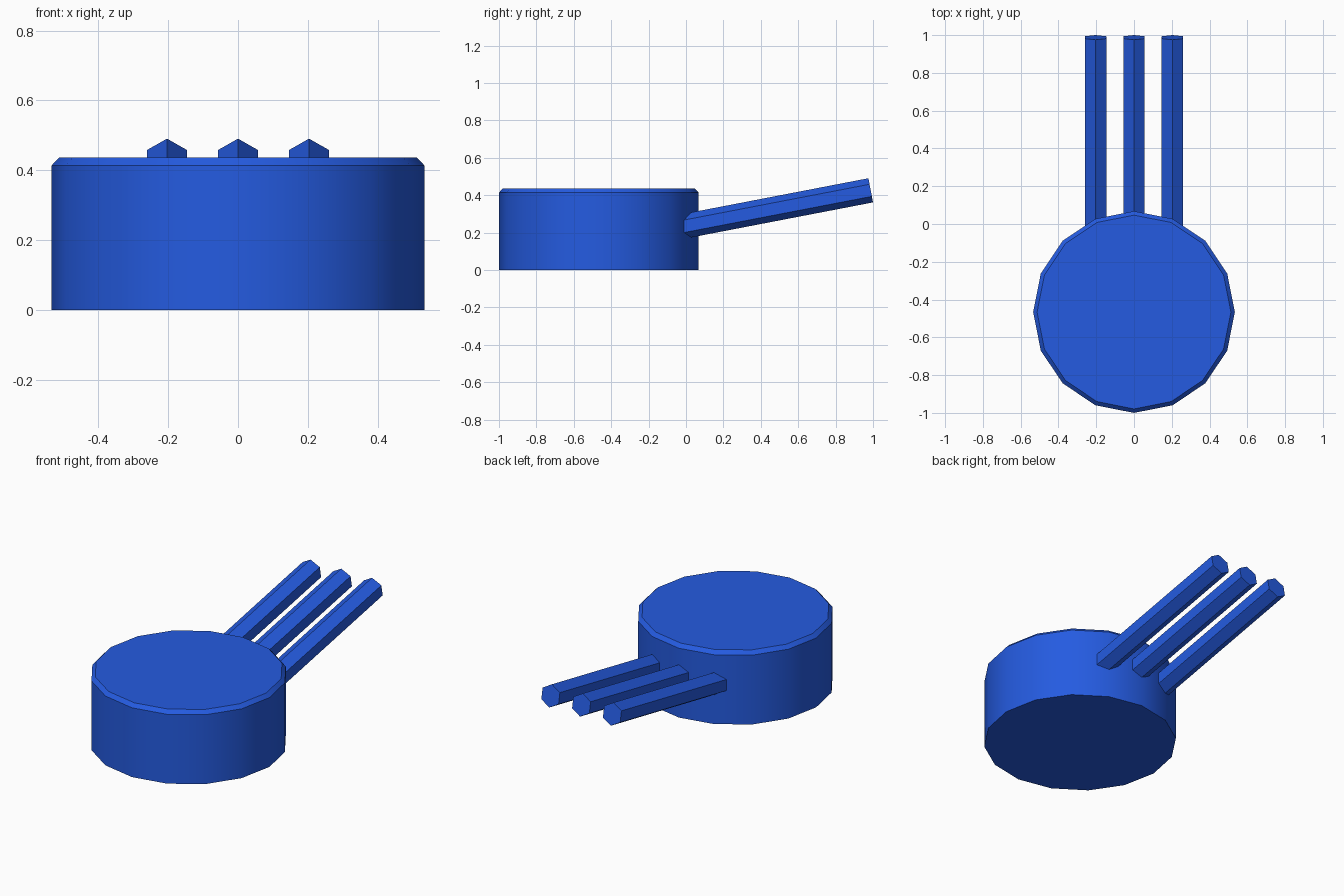
import bpy, bmesh, math
from mathutils import Vector, Matrix

if "Cube" in bpy.data.objects:
    bpy.data.objects.remove(bpy.data.objects["Cube"])

blue = bpy.data.materials.new("blue")
blue.diffuse_color = (0.018, 0.105, 0.75, 1)
blue.use_nodes = True
blue.node_tree.nodes["Principled BSDF"].inputs["Base Color"].default_value = blue.diffuse_color


def loft(name, sides, rings, matrix, turn=0.0):
    """Closed solid through (radius, height) rings, placed by matrix."""
    bm = bmesh.new()
    loops = []
    for r, h in rings:
        loops.append([bm.verts.new((r * math.cos(turn + 2 * math.pi * i / sides),
                                    r * math.sin(turn + 2 * math.pi * i / sides), h))
                      for i in range(sides)])
    bm.faces.new(list(reversed(loops[0])))
    bm.faces.new(loops[-1])
    for a, b in zip(loops, loops[1:]):
        for i in range(sides):
            j = (i + 1) % sides
            bm.faces.new((a[i], a[j], b[j], b[i]))
    bmesh.ops.recalc_face_normals(bm, faces=bm.faces)
    bm.transform(matrix)
    mesh = bpy.data.meshes.new(name)
    bm.to_mesh(mesh)
    bm.free()
    mesh.materials.append(blue)
    obj = bpy.data.objects.new(name, mesh)
    bpy.context.collection.objects.link(obj)
    bpy.ops.object.select_all(action='DESELECT')
    obj.select_set(True)
    bpy.context.view_layer.objects.active = obj
    bpy.ops.object.shade_smooth_by_angle(angle=math.radians(30))
    return obj


# Round body with a chamfered top rim
loft("body", 16, [(0.534, 0), (0.534, 0.414), (0.513, 0.436)],
     Matrix.Translation((0, -0.466, 0)))

# Three hexagonal rods rising towards the back
tilt = math.radians(10.9)
axis = Vector((0, math.cos(tilt), math.sin(tilt)))
for label, x in (("left", -0.2035), ("middle", 0), ("right", 0.2035)):
    end = Vector((x, 0.9876, 0.426))
    start = end - axis * 1.06
    # local z runs along the rod, one corner points up
    place = Matrix.Translation(start) @ Matrix.Rotation(tilt - math.pi / 2, 4, 'X')
    loft("rod_" + label, 6, [(0.0657, 0), (0.0657, 1.06)], place, math.pi / 2)
